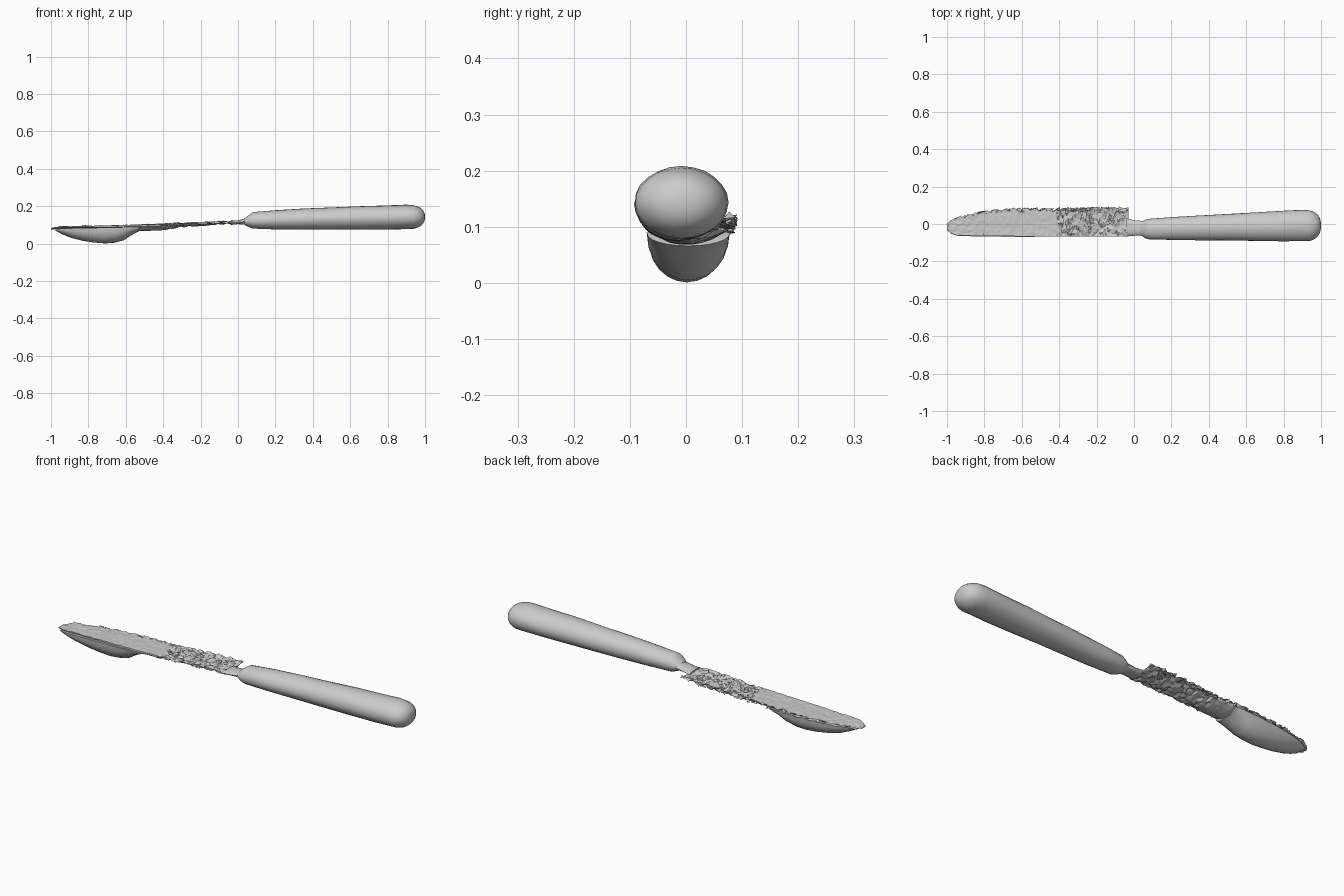
import bpy, bmesh, math, random
from mathutils import Vector

random.seed(4)
if "Cube" in bpy.data.objects:
    bpy.data.objects.remove(bpy.data.objects["Cube"], do_unlink=True)

grey = bpy.data.materials.new("plain grey")
grey.use_nodes = True
grey.diffuse_color = (0.6, 0.6, 0.6, 1)
grey.node_tree.nodes["Principled BSDF"].inputs["Base Color"].default_value = (0.6, 0.6, 0.6, 1)


def finish(bm, name, angle=None):
    bmesh.ops.recalc_face_normals(bm, faces=bm.faces)
    mesh = bpy.data.meshes.new(name)
    bm.to_mesh(mesh)
    bm.free()
    mesh.materials.append(grey)
    obj = bpy.data.objects.new(name, mesh)
    bpy.context.collection.objects.link(obj)
    if angle:
        bpy.ops.object.select_all(action='DESELECT')
        obj.select_set(True)
        bpy.context.view_layer.objects.active = obj
        bpy.ops.object.shade_smooth_by_angle(angle=math.radians(angle))
    return obj


def lerp(table, x):
    """Read a value from a list of (x, value) points."""
    for (a, p), (b, q) in zip(table, table[1:]):
        if x <= b:
            return p + (q - p) * max(0, (x - a) / (b - a))
    return table[-1][1]


def loft(bm, sections, sides=24, wobble=0.0):
    """Skin oval rings given as (x, y low, y high, z low, z high)."""
    rings = []
    for x, y0, y1, z0, z1 in sections:
        ring = []
        for i in range(sides):
            a = 2 * math.pi * i / sides
            r = 1 + random.uniform(-wobble, wobble)
            ring.append(bm.verts.new((x, (y0 + y1) / 2 + (y1 - y0) / 2 * r * math.cos(a),
                                      (z0 + z1) / 2 + (z1 - z0) / 2 * r * math.sin(a))))
        rings.append(ring)
    for r, s in zip(rings, rings[1:]):
        for i in range(sides):
            j = (i + 1) % sides
            bm.faces.new((r[i], r[j], s[j], s[i]))
    bm.faces.new(rings[0])
    bm.faces.new(rings[-1])


# Rounded handle, widening towards its domed end
bm = bmesh.new()
handle = [(0.035, -0.06, 0.01, 0.1, 0.135), (0.06, -0.075, 0.022, 0.088, 0.155),
          (0.08, -0.082, 0.028, 0.08, 0.168), (0.2, -0.085, 0.037, 0.076, 0.178),
          (0.35, -0.087, 0.046, 0.075, 0.187), (0.5, -0.088, 0.054, 0.075, 0.193),
          (0.65, -0.09, 0.062, 0.075, 0.2), (0.8, -0.092, 0.07, 0.076, 0.204),
          (0.9, -0.092, 0.076, 0.078, 0.208)]
for i in range(1, 8):
    a = math.pi / 2 * i / 7.3
    k = math.cos(a) ** 0.8
    handle.append((0.92 + 0.08 * math.sin(a), -0.008 - 0.084 * k, -0.008 + 0.083 * k,
                   0.143 - 0.065 * k, 0.143 + 0.063 * k))
loft(bm, handle, wobble=0.012)
finish(bm, "handle", 50)

# Thin neck joining handle and blade
bm = bmesh.new()
loft(bm, [(-0.04, -0.063, 0.03, 0.1, 0.122), (0.0, -0.063, 0.02, 0.104, 0.125),
          (0.06, -0.06, 0.015, 0.1, 0.14)], 12)
finish(bm, "neck", 40)

# Blade: a flat plate with torn edges, rough towards the neck
BACK = [(-1, 0.005), (-0.96, 0.03), (-0.9, 0.05), (-0.8, 0.07), (-0.65, 0.083), (-0.03, 0.09)]
FRONT = [(-1, -0.035), (-0.96, -0.06), (-0.6, -0.066), (0, -0.066)]
TOP = [(-1, 0.084), (-0.95, 0.093), (-0.6, 0.1), (-0.4, 0.105), (-0.03, 0.12)]
BOTTOM = [(-1, 0.076), (-0.9, 0.08), (-0.6, 0.07), (-0.5, 0.066), (-0.4, 0.07),
          (-0.3, 0.084), (-0.03, 0.102)]
COLS, ROWS = 64, 9
bm = bmesh.new()
layers = []
for table, side in ((TOP, -1), (BOTTOM, 1)):
    grid = []
    for c in range(COLS):
        x = -1 + 0.97 * c / (COLS - 1)
        rough = 1.0 if x > -0.4 else 0.25
        line = []
        for r in range(ROWS):
            t = r / (ROWS - 1)
            edge = r in (0, ROWS - 1)
            y0, y1 = lerp(FRONT, x), lerp(BACK, x)
            y = y0 + (y1 - y0) * t
            if r == ROWS - 1:
                y -= random.uniform(-0.004, 0.018)
            z = lerp(table, x)
            if side > 0:
                z += (lerp(TOP, x) - 0.006 - z) * (2 * abs(t - 0.45)) ** 2
            z += side * random.uniform(0, 0.012) * rough
            line.append(bm.verts.new((x + (0 if c in (0, COLS - 1) else
                                           random.uniform(-0.005, 0.005)), y, z)))
        grid.append(line)
    layers.append(grid)


def rim(g):
    """Walk once around the outer edge of a grid."""
    return ([row[0] for row in g] + g[-1][1:] + [row[-1] for row in g[-2::-1]]
            + g[0][-2:0:-1])


for g in layers:
    for c in range(COLS - 1):
        for r in range(ROWS - 1):
            bm.faces.new((g[c][r], g[c + 1][r], g[c + 1][r + 1], g[c][r + 1]))
a, b = rim(layers[0]), rim(layers[1])
for i in range(len(a)):
    j = (i + 1) % len(a)
    bm.faces.new((a[i], a[j], b[j], b[i]))
bmesh.ops.triangulate(bm, faces=bm.faces)
finish(bm, "blade")

# Loose jagged flakes on the rough part and along the edges
bm = bmesh.new()


def flake(x, y, z, size):
    centre = Vector((x, y, z))
    turn = random.uniform(0, 2 * math.pi)
    points = []
    for k in range(3):
        a = turn + k * 2.1 + random.uniform(-0.4, 0.4)
        points.append(bm.verts.new(centre + Vector((size * math.cos(a), size * 0.8 * math.sin(a),
                                                    random.uniform(-0.011, 0.009)))))
    bm.faces.new(points)


for i in range(110):
    x = random.uniform(-0.42, -0.05)
    flake(x, random.uniform(-0.055, 0.08), lerp(TOP, x) - 0.004, random.uniform(0.01, 0.02))
for i in range(60):
    x = random.uniform(-0.95, -0.06)
    flake(x, lerp(BACK, x) - 0.006, lerp(TOP, x) - 0.004, random.uniform(0.009, 0.016))
for i in range(30):
    x = random.uniform(-0.96, -0.1)
    flake(x, lerp(FRONT, x) + 0.008, lerp(TOP, x) - 0.008, random.uniform(0.006, 0.012))
finish(bm, "torn_flakes")

# Smooth bowl hanging under the blade's far end
bm = bmesh.new()
KEEL = [(-0.98, 0.072), (-0.94, 0.05), (-0.89, 0.03), (-0.83, 0.015), (-0.77, 0.006),
        (-0.71, 0.001), (-0.66, 0.005), (-0.61, 0.018), (-0.57, 0.045), (-0.53, 0.066)]
STEPS = 12
rows = []
for x, keel in KEEL:
    y0, y1 = lerp(FRONT, x) - 0.004, lerp(BACK, x) - 0.006
    top = lerp(TOP, x) - 0.012
    row = []
    for i in range(STEPS + 1):
        a = math.pi * i / STEPS
        row.append(bm.verts.new((x, (y0 + y1) / 2 - (y1 - y0) / 2 * math.cos(a),
                                 top - (top - keel) * math.sin(a) ** 0.9)))
    rows.append(row)
for r, s in zip(rows, rows[1:]):
    for i in range(STEPS):
        bm.faces.new((r[i], r[i + 1], s[i + 1], s[i]))
    bm.faces.new((r[0], s[0], s[-1], r[-1]))
bm.faces.new(rows[0])
bm.faces.new(rows[-1])
finish(bm, "bowl", 50)
